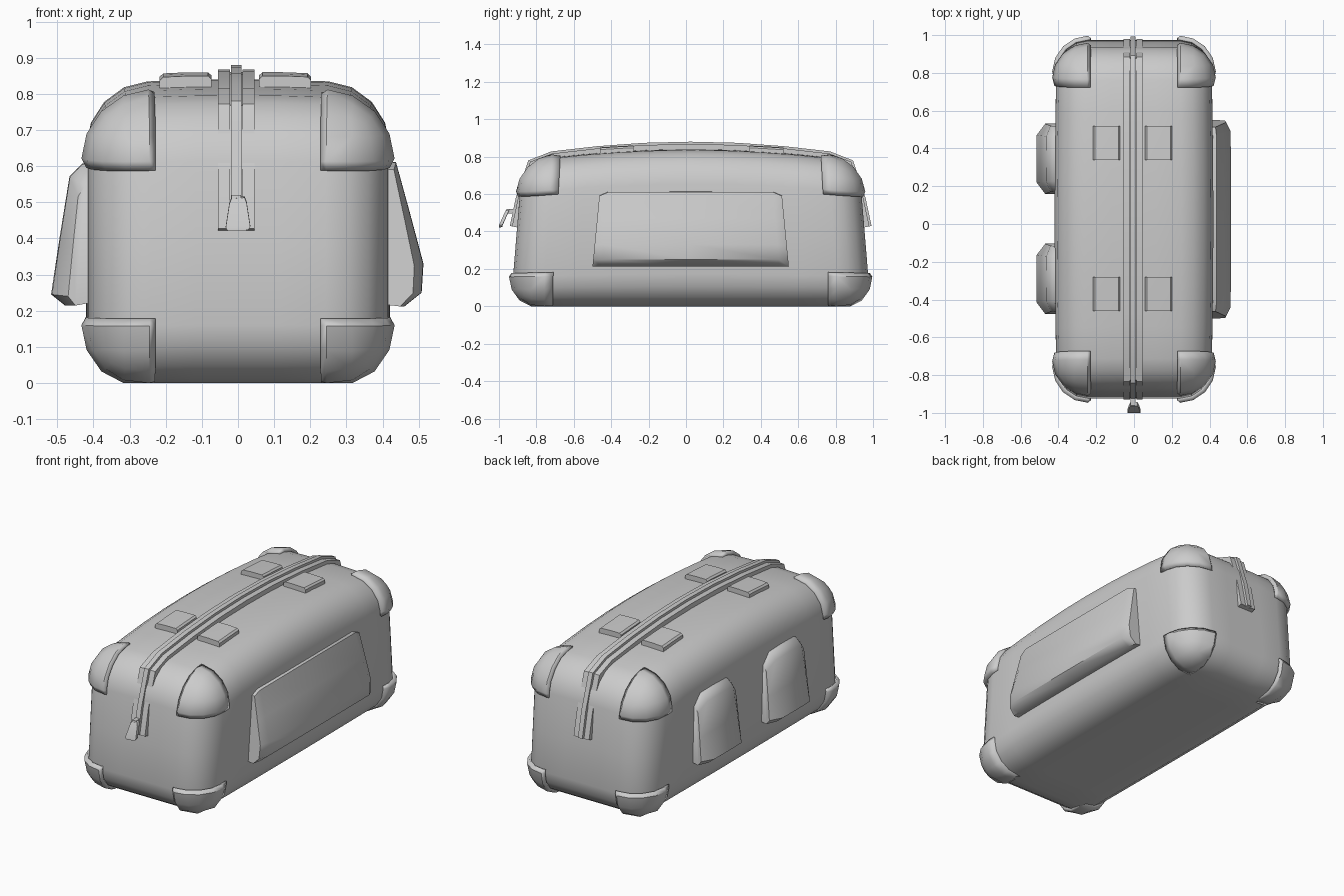
import bpy, bmesh
from mathutils import Vector

if "Cube" in bpy.data.objects:
    bpy.data.objects.remove(bpy.data.objects["Cube"])

HX, HY, HZ, YC = 0.42, 0.95, 0.82, 0.025


def finish(name, bm, angle=0.7):
    bmesh.ops.recalc_face_normals(bm, faces=bm.faces)
    me = bpy.data.meshes.new(name)
    bm.to_mesh(me)
    bm.free()
    ob = bpy.data.objects.new(name, me)
    bpy.context.collection.objects.link(ob)
    bpy.ops.object.select_all(action='DESELECT')
    ob.select_set(True)
    bpy.context.view_layer.objects.active = ob
    bpy.ops.object.shade_smooth_by_angle(angle=angle)
    return ob


def deform(p):
    # arch the top, lean the ends inward, narrow the ends a little
    x, y, z = p
    u, t = y / HY, z / HZ
    h = 0.84 - 0.065 * u * u - 0.015 * (x / HX) ** 2
    return Vector((x * (1 - 0.03 * u * u),
                   YC + y * (1 - 0.067 * max(0, t - 0.2)),
                   z * h / HZ))


def rounded_box():
    bm = bmesh.new()
    bmesh.ops.create_cube(bm, size=2)
    for v in bm.verts:
        v.co = Vector((v.co.x * HX, v.co.y * HY, (v.co.z + 1) * HZ / 2))
    bmesh.ops.bevel(bm, geom=bm.edges[:], offset=0.17, segments=4,
                    profile=0.5, affect='EDGES')
    return bm


def cut(bm, axis, values):
    for val in values:
        co, no = Vector(), Vector()
        co[axis], no[axis] = val, 1
        bmesh.ops.bisect_plane(bm, geom=bm.verts[:] + bm.edges[:] + bm.faces[:],
                               plane_co=co, plane_no=no, dist=1e-5)


def loft(name, rings, angle=0.7):
    bm = bmesh.new()
    vs = [[bm.verts.new(p) for p in r] for r in rings]
    n = len(vs[0])
    for a, b in zip(vs, vs[1:]):
        for i in range(n):
            j = (i + 1) % n
            bm.faces.new((a[i], a[j], b[j], b[i]))
    bm.faces.new(vs[0])
    bm.faces.new(vs[-1][::-1])
    return finish(name, bm, angle)


# main bag
bm = rounded_box()
cut(bm, 1, [-0.6, -0.4, -0.2, 0, 0.2, 0.4, 0.6])
cut(bm, 0, [-0.12, 0, 0.12])
cut(bm, 2, [0.4])
for v in bm.verts:
    v.co = deform(v.co)
finish("bag_body", bm)

# corner guards, cut from the same shell and puffed outward
bm = rounded_box()
cut(bm, 0, [-0.235, 0.235])
cut(bm, 1, [-0.735, 0.735])
cut(bm, 2, [0.19, 0.625])
drop = []
for f in bm.faces:
    c = f.calc_center_median()
    if not (abs(c.x) > 0.235 and abs(c.y) > 0.735 and (c.z < 0.19 or c.z > 0.625)):
        drop.append(f)
bmesh.ops.delete(bm, geom=drop, context='FACES')
for v in bm.verts:
    v.co = deform(v.co)
bm.normal_update()
for v, n in [(v, v.normal.copy()) for v in bm.verts]:
    v.co += n * (0.009 if v.is_boundary else 0.022)
    v.co.z = max(v.co.z, 0)
guards = finish("corner_guards", bm)
m = guards.modifiers.new("thickness", 'SOLIDIFY')
m.thickness, m.offset = 0.02, -1


# side pockets: profile (depth, z) lofted along y with thinner, lower ends
def pocket(name, side, yc, half, inset, profile, drop, thin):
    rings = []
    for s, k in ((-half, 0), (-half + inset, 1), (0, 1.05), (half - inset, 1), (half, 0)):
        ring = []
        for d, z in profile:
            t = (z - 0.21) / 0.4
            depth = d * (thin + (1 - thin) * k) if d > 0 else d
            ring.append((side * (0.415 + depth), yc + s * (1 - 0.07 * t),
                         z - drop * (1 - k) * max(0, t)))
        rings.append(ring)
    loft(name, rings, 0.8)


pocket("large_side_pocket", 1, 0.025, 0.525, 0.05,
       [(-0.03, 0.615), (0.022, 0.61), (0.06, 0.47), (0.097, 0.33), (0.092, 0.25),
        (0.045, 0.212), (-0.03, 0.22)], 0.02, 0.75)
for i, yc in enumerate((0.345, -0.29)):
    pocket(f"small_side_pocket_{i + 1}", -1, yc, 0.187, 0.06,
           [(-0.03, 0.61), (0.015, 0.605), (0.05, 0.57), (0.077, 0.4), (0.1, 0.245),
            (0.063, 0.215), (-0.03, 0.23)], 0.06, 0.55)

# zip track following the top and both ends
half_path = [(0.967, 0.43), (0.935, 0.58), (0.868, 0.78), (0.745, 0.828),
             (0.5, 0.856), (0.25, 0.874)]
path = ([Vector((YC - y, z)) for y, z in half_path] + [Vector((YC, 0.88))]
        + [Vector((YC + y, z)) for y, z in reversed(half_path)])


def band(name, x0, x1, d0, d1):
    rings = []
    for i, p in enumerate(path):
        t = path[min(i + 1, len(path) - 1)] - path[max(i - 1, 0)]
        n = Vector((t.y, -t.x)).normalized()
        a, b = p + n * d0, p + n * d1
        rings.append([(x0, *a), (x1, *a), (x1, *b), (x0, *b)])
    loft(name, rings)


band("zip_tape_left", -0.055, -0.022, 0.012, 0.05)
band("zip_tape_right", 0.012, 0.045, 0.012, 0.05)
band("zip_base", -0.03, 0.02, 0.02, 0.05)
band("zip_teeth", -0.019, 0.009, 0.0, 0.04)

# zip slider and pull tab
loft("zip_slider", [[(x, -0.93, 0.495), (x, -0.965, 0.495), (x, -0.96, 0.52), (x, -0.92, 0.52)]
                    for x in (-0.018, 0.008)])
tab = []
for w, y, z in ((0.018, -0.955, 0.51), (0.024, -0.963, 0.495), (0.034, -0.992, 0.43), (0.028, -0.993, 0.42)):
    tab.append([(-w, y - 0.008, z), (w, y - 0.008, z + 0.003),
                (w, y + 0.012, z + 0.007), (-w, y + 0.012, z + 0.004)])
loft("zip_pull", tab)

# strap pads on the top
for cx, sx in ((-0.145, 'left'), (0.13, 'right')):
    for cy, sy in ((-0.37, 'front'), (0.43, 'back')):
        rings = []
        for y in (cy - 0.09, cy, cy + 0.09):
            ring = []
            for x, h in ((-0.072, -0.02), (-0.072, 0.018), (-0.062, 0.027), (0, 0.028),
                         (0.062, 0.027), (0.072, 0.018), (0.072, -0.02)):
                z = deform((cx + x, y - YC, HZ)).z
                ring.append((cx + x, y, z + h))
            rings.append(ring)
        loft(f"strap_pad_{sx}_{sy}", rings)
